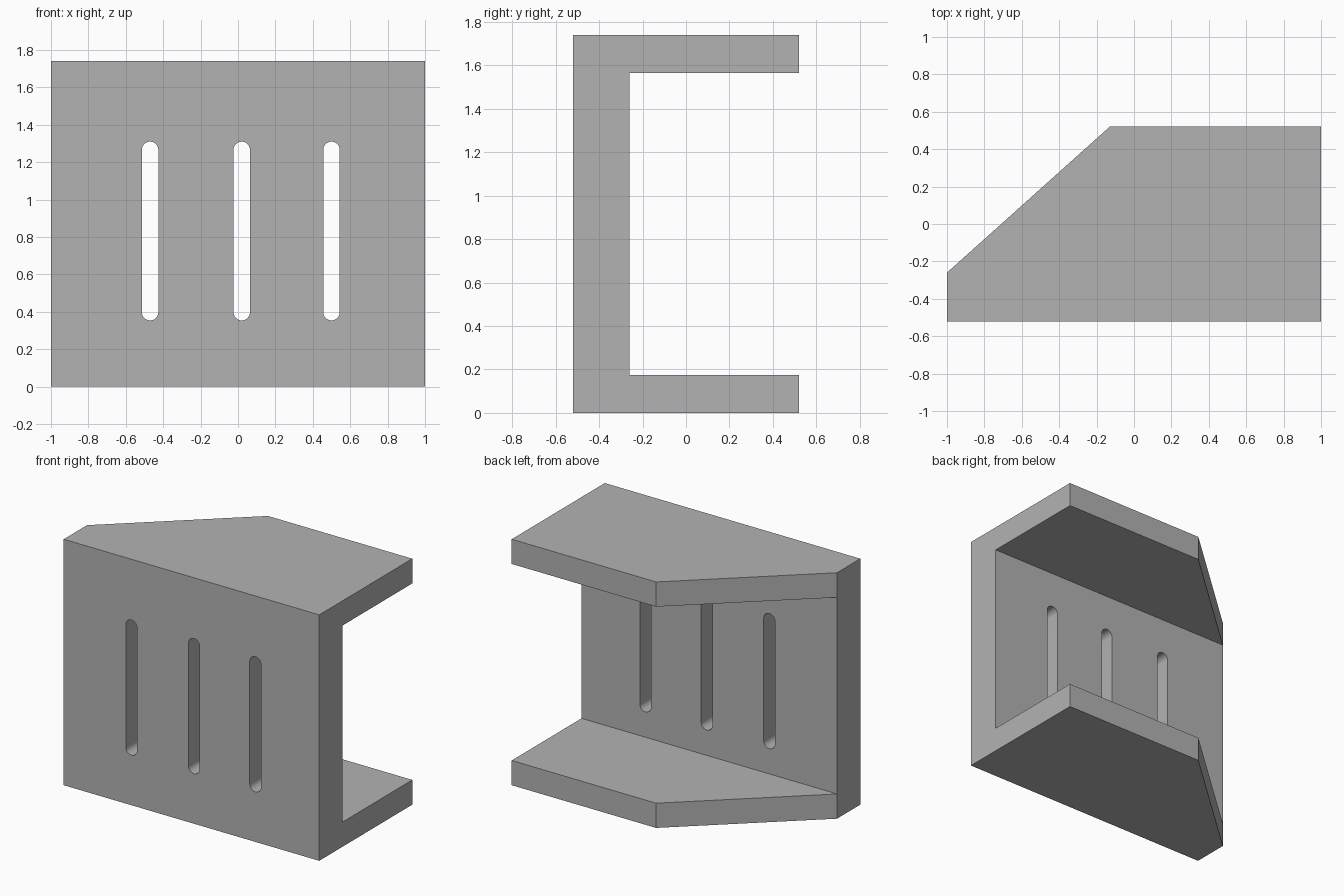
import bpy, bmesh, math
from mathutils import Vector

cube = bpy.data.objects.get("Cube")
if cube:
    bpy.data.objects.remove(cube, do_unlink=True)

HEIGHT, FLANGE = 1.74, 0.175
FRONT, INNER, BACK = -0.52, -0.26, 0.52

grey = bpy.data.materials.new("plain_grey")
grey.use_nodes = True
grey.diffuse_color = (0.45, 0.45, 0.45, 1)
grey.node_tree.nodes["Principled BSDF"].inputs["Base Color"].default_value = (0.45, 0.45, 0.45, 1)


def prism(name, outline, sweep):
    """Extrude a closed outline of 3D points along a sweep vector."""
    bm = bmesh.new()
    face = bm.faces.new([bm.verts.new(p) for p in outline])
    moved = bmesh.ops.extrude_face_region(bm, geom=[face])["geom"]
    bmesh.ops.translate(bm, vec=Vector(sweep),
                        verts=[v for v in moved if isinstance(v, bmesh.types.BMVert)])
    bmesh.ops.recalc_face_normals(bm, faces=bm.faces)
    mesh = bpy.data.meshes.new(name)
    bm.to_mesh(mesh)
    bm.free()
    obj = bpy.data.objects.new(name, mesh)
    bpy.context.collection.objects.link(obj)
    mesh.materials.append(grey)
    return obj


def slot_outline(x, low, high, radius, steps=16):
    """Upright round-ended slot in front of the wall."""
    points = []
    for centre, start in ((high - radius, 0), (low + radius, math.pi)):
        for i in range(steps + 1):
            a = start + math.pi * i / steps
            points.append((x + radius * math.cos(a), FRONT - 0.1, centre + radius * math.sin(a)))
    return points


# Bracket block with one back corner cut off
plan = [(-1, FRONT), (1, FRONT), (1, BACK), (-0.13, BACK), (-1, INNER)]
bracket = prism("channel_bracket", [(x, y, 0) for x, y in plan], (0, 0, HEIGHT))

# Open pocket between the flanges, and three slots through the wall
pocket = [(-1.2, y, z) for y, z in ((INNER, FLANGE), (BACK + 0.2, FLANGE),
                                    (BACK + 0.2, HEIGHT - FLANGE), (INNER, HEIGHT - FLANGE))]
cutters = [prism("pocket_cutter", pocket, (2.4, 0, 0))]
for x in (-0.47, 0.02, 0.5):
    cutters.append(prism("slot_cutter", slot_outline(x, 0.354, 1.31, 0.044), (0, 0.5, 0)))

bpy.ops.object.select_all(action='DESELECT')
bpy.context.view_layer.objects.active = bracket
bracket.select_set(True)
for cutter in cutters:
    cutter.hide_render = True
    mod = bracket.modifiers.new("cut", 'BOOLEAN')
    mod.operation, mod.solver, mod.object = 'DIFFERENCE', 'EXACT', cutter
    bpy.ops.object.modifier_apply(modifier=mod.name)
    bpy.data.objects.remove(cutter, do_unlink=True)

# Smooth slot ends, crisp edges elsewhere
bpy.ops.object.shade_smooth_by_angle(angle=math.radians(30))
